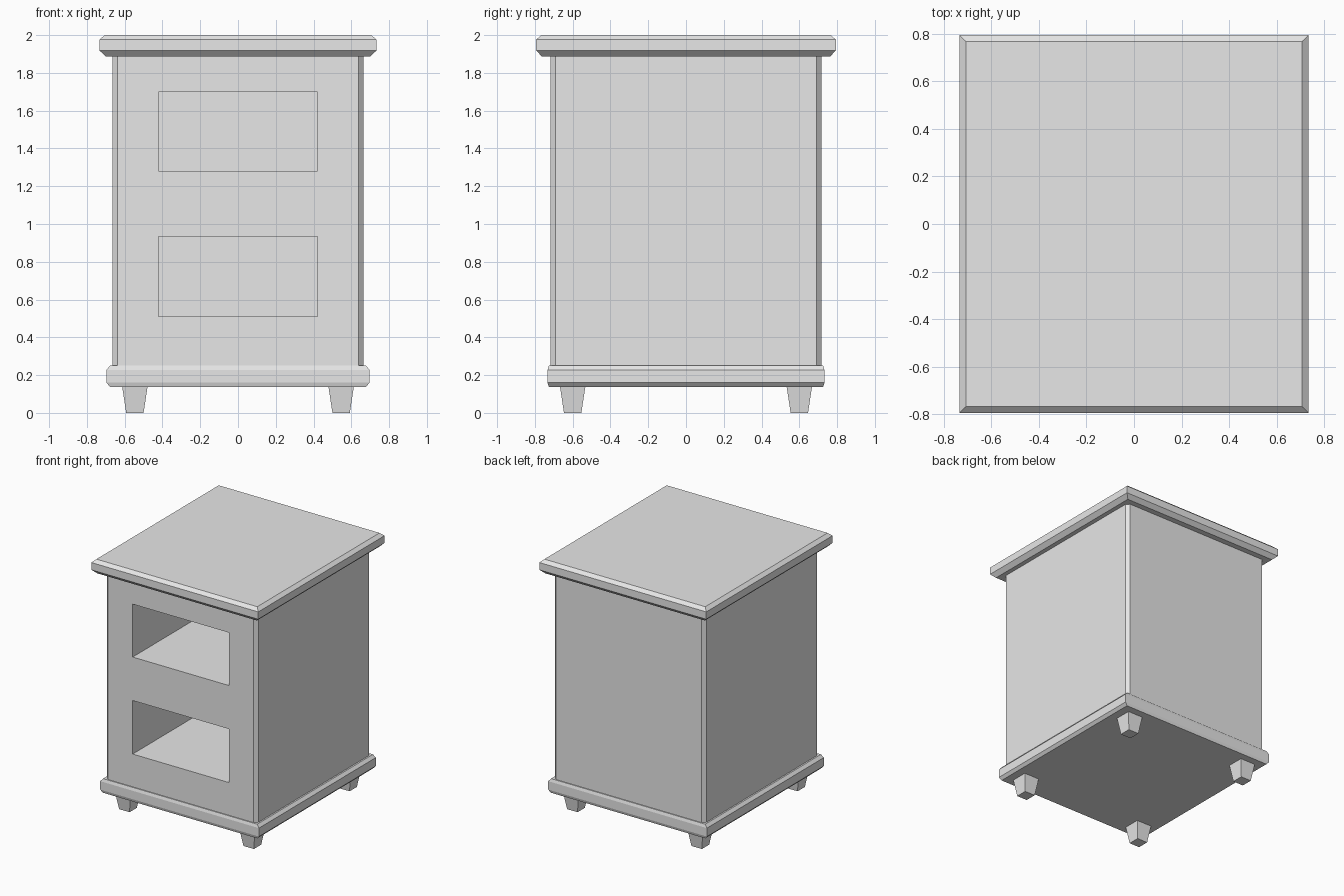
import bpy
import bmesh

old = bpy.data.objects.get("Cube")
if old:
    bpy.data.objects.remove(old, do_unlink=True)

# Single plain grey for the whole cabinet
grey = bpy.data.materials.new("plain_grey")
grey.use_nodes = True
grey.diffuse_color = (0.8, 0.8, 0.8, 1)
grey.node_tree.nodes["Principled BSDF"].inputs["Base Color"].default_value = (0.8, 0.8, 0.8, 1)


def outline(hx, hy, cut):
    """Rectangle outline, with clipped corners when cut is above zero."""
    points = []
    for sx, sy in ((1, 1), (-1, 1), (-1, -1), (1, -1)):
        pair = [(sx * hx, sy * (hy - cut)), (sx * (hx - cut), sy * hy)]
        if sx * sy < 0:
            pair.reverse()
        points += pair if cut else pair[:1]
    return points


def stack(name, levels, centre=(0, 0), cut=0):
    """Flat-faced solid lofted through (z, half width, half depth) levels."""
    bm = bmesh.new()
    rings = [[bm.verts.new((x + centre[0], y + centre[1], z)) for x, y in outline(hx, hy, cut)]
             for z, hx, hy in levels]
    for low, high in zip(rings, rings[1:]):
        n = len(low)
        for i in range(n):
            j = (i + 1) % n
            bm.faces.new((low[i], low[j], high[j], high[i]))
    bm.faces.new(rings[0][::-1])
    bm.faces.new(rings[-1])
    bmesh.ops.recalc_face_normals(bm, faces=bm.faces)
    mesh = bpy.data.meshes.new(name)
    bm.to_mesh(mesh)
    bm.free()
    mesh.materials.append(grey)
    obj = bpy.data.objects.new(name, mesh)
    bpy.context.collection.objects.link(obj)
    return obj


# Bevelled top slab and base plinth
stack("top_slab", [(1.887, 0.70, 0.763), (1.918, 0.733, 0.793),
                   (1.976, 0.733, 0.793), (2.0, 0.706, 0.767)])
stack("base_plinth", [(0.138, 0.677, 0.726), (0.16, 0.697, 0.733),
                      (0.227, 0.697, 0.733), (0.25, 0.677, 0.726)])

# Cabinet body with clipped vertical corners
body = stack("cabinet_body", [(0.25, 0.665, 0.718), (1.887, 0.665, 0.718)], cut=0.026)

# Two deep drawer openings cut into the front
for name, low, high in (("lower", 0.51, 0.935), ("upper", 1.28, 1.70)):
    cutter = stack(name + "_opening_cutter", [(low, 0.422, 0.7), (high, 0.422, 0.7)], (0, -0.1))
    cutter.hide_render = True
    cutter.hide_viewport = True
    cutter.display_type = 'WIRE'
    cut = body.modifiers.new(name + "_opening", 'BOOLEAN')
    cut.operation = 'DIFFERENCE'
    cut.solver = 'EXACT'
    cut.object = cutter

# Four tapered feet
for side, sx in (("left", 1), ("right", -1)):
    for end, sy in (("front", -1), ("back", 1)):
        stack(f"{end}_{side}_foot", [(0, 0.046, 0.046), (0.138, 0.067, 0.067)],
              (sx * 0.546, sy * 0.6))
